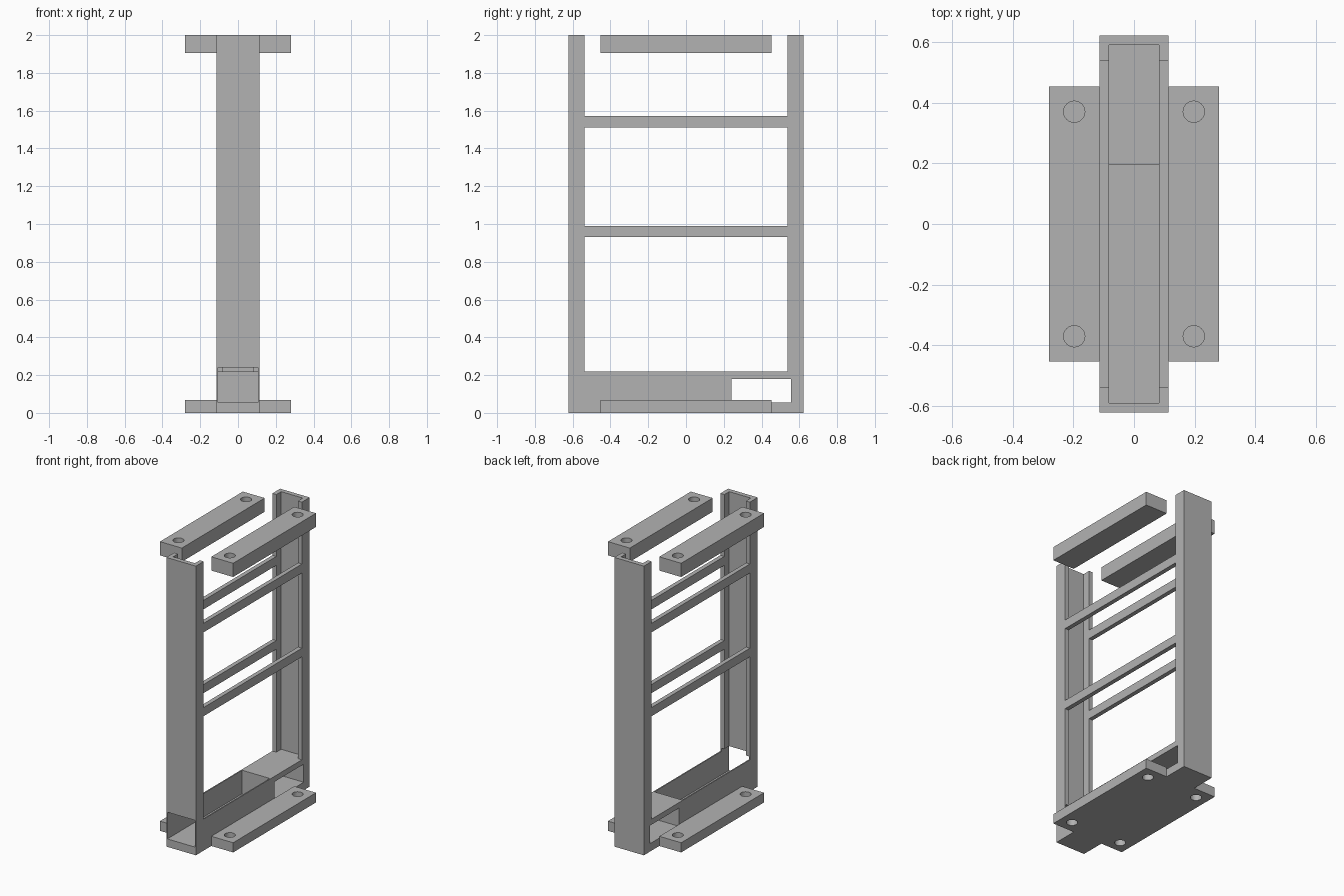
import bpy
import bmesh
from mathutils import Matrix, Vector

cube = bpy.data.objects.get("Cube")
if cube:
    bpy.data.objects.remove(cube, do_unlink=True)

grey = bpy.data.materials.new("plain grey")
grey.use_nodes = True
grey.diffuse_color = (0.45, 0.45, 0.45, 1)
grey.node_tree.nodes["Principled BSDF"].inputs["Base Color"].default_value = (0.45, 0.45, 0.45, 1)


def link(name, bm):
    mesh = bpy.data.meshes.new(name)
    bm.to_mesh(mesh)
    bm.free()
    mesh.materials.append(grey)
    obj = bpy.data.objects.new(name, mesh)
    bpy.context.collection.objects.link(obj)
    return obj


def box(name, low, high):
    """Box between two opposite corners."""
    low, high = Vector(low), Vector(high)
    bm = bmesh.new()
    bmesh.ops.create_cube(bm, size=1, matrix=Matrix.Translation((low + high) / 2)
                          @ Matrix.Diagonal((*(high - low), 1)))
    return link(name, bm)


def cylinder(name, x, y, z0, z1, radius):
    bm = bmesh.new()
    bmesh.ops.create_cone(bm, cap_ends=True, segments=32, radius1=radius, radius2=radius,
                          depth=z1 - z0, matrix=Matrix.Translation((x, y, (z0 + z1) / 2)))
    return link(name, bm)


def cut(obj, cutters):
    """Subtract the cutters in turn, bake the result and remove the cutters."""
    for c in cutters:
        c.hide_render = True
        mod = obj.modifiers.new("cut", "BOOLEAN")
        mod.operation = "DIFFERENCE"
        mod.solver = "EXACT"
        mod.object = c
    bpy.context.view_layer.update()
    baked = bpy.data.meshes.new_from_object(obj.evaluated_get(bpy.context.evaluated_depsgraph_get()))
    obj.modifiers.clear()
    obj.data = baked
    for c in cutters:
        bpy.data.objects.remove(c, do_unlink=True)


W, L, H = 0.113, 0.622, 2.0      # frame half width, half length, height
IN_W, IN_L = 0.083, 0.59         # hollow inside the channels
POST = 0.537                     # inner edge of the posts
BASE, FLOOR = 0.218, 0.055       # top of the base and floor of its slot
OVER = 0.1                       # cutter overshoot

# Frame: a block hollowed into two channel posts, paired rungs and a base
frame = box("frame", (-W, -L, 0), (W, L, H))
cutters = [box("hollow", (-IN_W, -IN_L, BASE), (IN_W, IN_L, H + OVER))]
for z0, z1 in ((BASE, 0.93), (0.99, 1.51), (1.572, H + OVER)):
    cutters.append(box("window", (-W - OVER, -POST, z0), (W + OVER, POST, z1)))
# Long slot open to the front, and a bay through both sides at the back
cutters.append(box("slot", (-0.105, -L - OVER, FLOOR), (0.105, 0.195, 0.24)))
cutters.append(box("bay", (-W - OVER, 0.24, FLOOR), (W + OVER, 0.557, 0.18)))
cut(frame, cutters)

# Foot flanges with through holes, and upper bars with blind holes
for side, sign in (("left", 1), ("right", -1)):
    for part, z0, z1, hole_bottom in (("foot_flange", 0, 0.067, -OVER),
                                      ("upper_bar", 1.905, H, 1.935)):
        xs = sorted((sign * W, sign * 0.28))
        bar = box(f"{side}_{part}", (xs[0], -0.453, z0), (xs[1], 0.453, z1))
        cut(bar, [cylinder("hole", sign * 0.197, y, hole_bottom, z1 + OVER, 0.035)
                  for y in (-0.37, 0.37)])
        for poly in bar.data.polygons:
            poly.use_smooth = False
